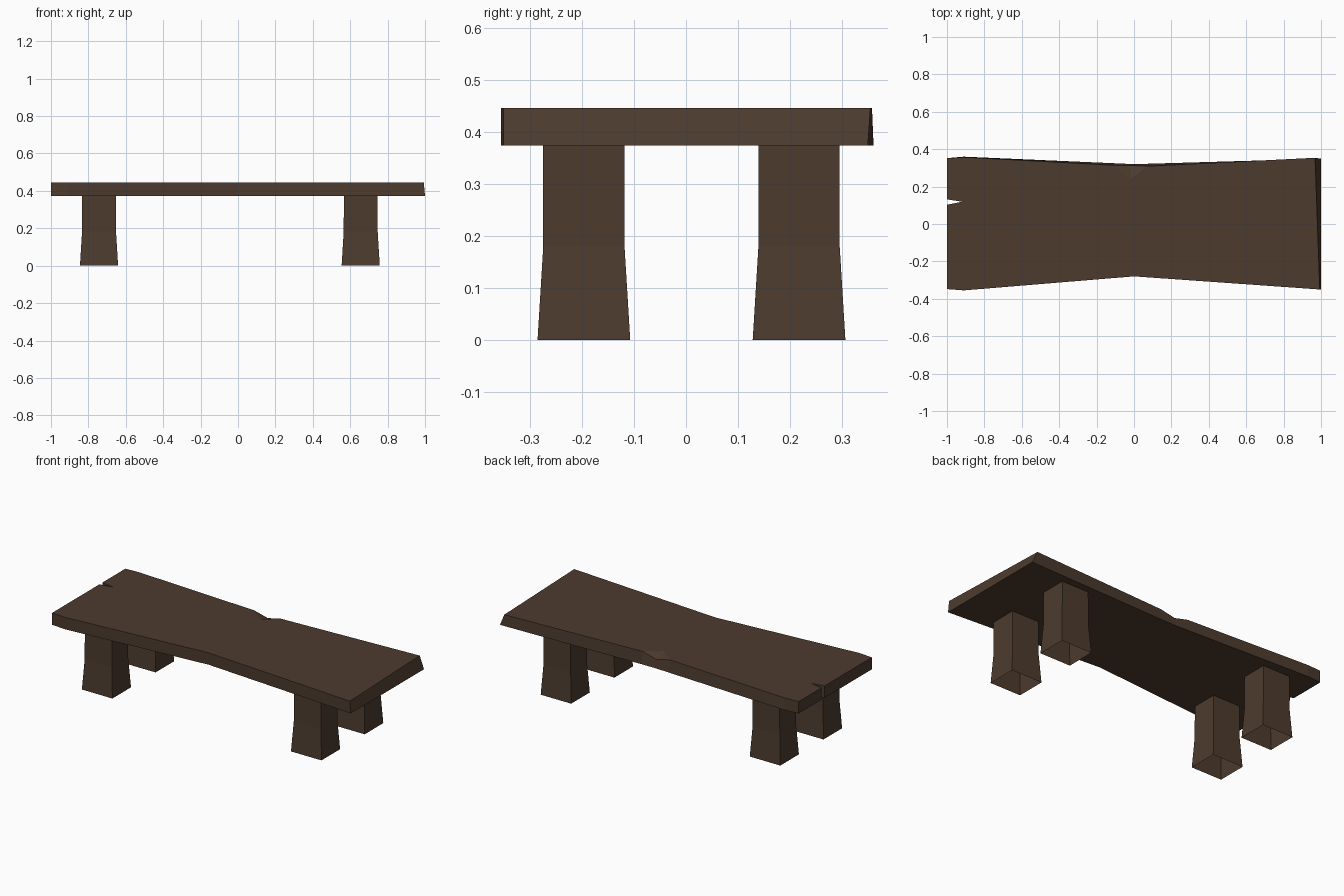
import bpy, bmesh

if "Cube" in bpy.data.objects:
    bpy.data.objects.remove(bpy.data.objects["Cube"])

wood = bpy.data.materials.new("dark brown wood")
wood.diffuse_color = (0.073, 0.044, 0.027, 1)
wood.use_nodes = True
wood.node_tree.nodes["Principled BSDF"].inputs["Base Color"].default_value = wood.diffuse_color


def make_object(name, bm):
    bmesh.ops.recalc_face_normals(bm, faces=bm.faces[:])
    mesh = bpy.data.meshes.new(name)
    bm.to_mesh(mesh)
    bm.free()
    mesh.materials.append(wood)
    obj = bpy.data.objects.new(name, mesh)
    bpy.context.collection.objects.link(obj)
    return obj


# Seat plank: waisted outline, split left end, slanted right end, chipped back edge
Z_LOW, Z_TOP = 0.374, 0.446
# top x, top y, bottom x, bottom y, drop of the top corner
outline = [
    (-1.0, -0.348, -1.0, -0.348, 0),
    (-0.91, -0.355, -0.91, -0.355, 0),
    (0.0, -0.28, 0.0, -0.28, 0),
    (0.993, -0.35, 1.0, -0.35, 0),
    (0.968, 0.354, 1.0, 0.349, 0),
    (0.07, 0.309, 0.07, 0.322, 0),      # chip, right side
    (-0.02, 0.313, -0.02, 0.321, 0.022),  # chip, deepest point
    (-0.11, 0.314, -0.11, 0.325, 0),    # chip, left side
    (-0.91, 0.357, -0.91, 0.36, 0),
    (-1.0, 0.352, -1.0, 0.352, 0),
    (-1.0, 0.132, -1.0, 0.132, 0),      # split in the end grain
    (-0.92, 0.119, -0.92, 0.119, 0),
    (-1.0, 0.103, -1.0, 0.103, 0),
]
bm = bmesh.new()
top = [bm.verts.new((p[0], p[1], Z_TOP - p[4])) for p in outline]
low = [bm.verts.new((p[2], p[3], Z_LOW)) for p in outline]
apex = bm.verts.new((-0.02, 0.24, Z_TOP))
n = len(outline)
for i in range(n):
    j = (i + 1) % n
    bm.faces.new((low[i], low[j], top[j], top[i]))
bm.faces.new(low[::-1])
bm.faces.new(top[:6] + [apex] + top[7:])
bm.faces.new((top[5], top[6], apex))
bm.faces.new((top[6], top[7], apex))
make_object("seat_plank", bm)


# Legs: square tubes flaring towards the floor, open underneath
def leg(name, cx, cy):
    bm = bmesh.new()
    rings = []
    for z, hx, hy in ((0, 0.102, 0.089), (0.18, 0.091, 0.078), (Z_LOW, 0.090, 0.078)):
        rings.append([bm.verts.new((cx + sx * hx, cy + sy * hy, z))
                      for sx, sy in ((-1, -1), (1, -1), (1, 1), (-1, 1))])
    for a, b in zip(rings, rings[1:]):
        for i in range(4):
            j = (i + 1) % 4
            bm.faces.new((a[i], a[j], b[j], b[i]))
    make_object(name, bm)


for side, cx in (("left", -0.743), ("right", 0.656)):
    for depth, cy in (("front", -0.196), ("back", 0.217)):
        leg(f"{depth}_{side}_leg", cx, cy)
